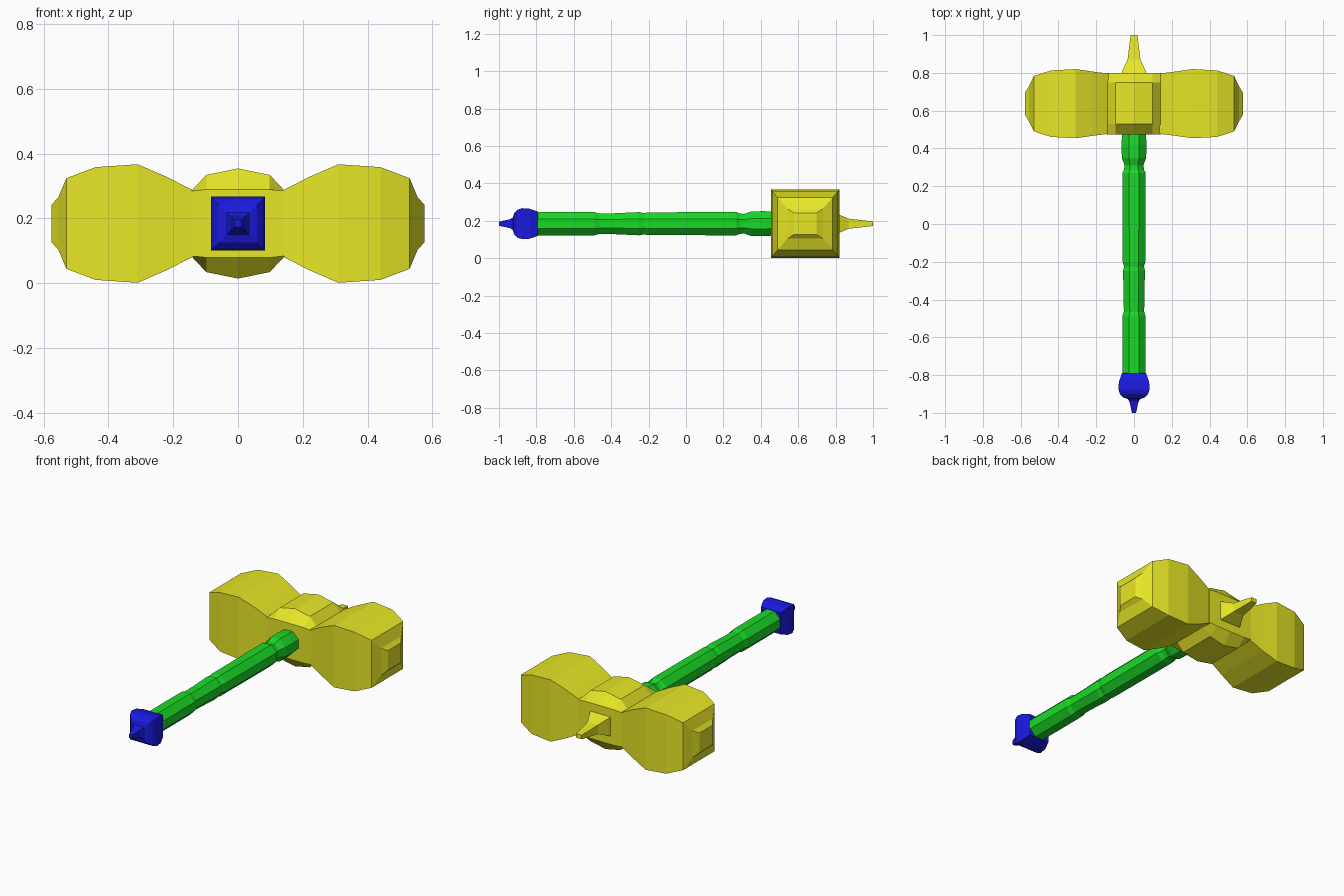
import bpy, bmesh, math
from mathutils import Vector

if "Cube" in bpy.data.objects:
    bpy.data.objects.remove(bpy.data.objects["Cube"])

ZC = 0.1845   # height of the handle axis
YC = 0.637    # centre of the head along the handle

def material(name, rgb):
    m = bpy.data.materials.new(name)
    m.diffuse_color = (*rgb, 1)
    m.use_nodes = True
    m.node_tree.nodes["Principled BSDF"].inputs["Base Color"].default_value = m.diffuse_color
    return m

YELLOW = material("yellow", (0.8, 0.8, 0.02))
GREEN = material("green", (0.01, 0.7, 0.02))
BLUE = material("blue", (0.01, 0.01, 0.75))

def loft(name, rings, mat):
    """Skin a list of equal-length point rings and cap both ends."""
    bm = bmesh.new()
    vr = [[bm.verts.new(p) for p in r] for r in rings]
    n = len(vr[0])
    for a, b in zip(vr, vr[1:]):
        for i in range(n):
            j = (i + 1) % n
            bm.faces.new((a[i], a[j], b[j], b[i]))
    bm.faces.new(vr[0])
    bm.faces.new(vr[-1])
    bmesh.ops.recalc_face_normals(bm, faces=bm.faces)
    me = bpy.data.meshes.new(name)
    bm.to_mesh(me)
    bm.free()
    ob = bpy.data.objects.new(name, me)
    bpy.context.collection.objects.link(ob)
    me.materials.append(mat)
    return ob

def ngon(n, rx, rz):
    """Polygon with flat sides on the axes; rx, rz are the flat distances."""
    k = 1 / math.cos(math.pi / n)
    a = [2 * math.pi * (i + 0.5) / n for i in range(n)]
    return [(math.cos(t) * rx * k, math.sin(t) * rz * k) for t in a]

def along_y(name, n, profile, mat):
    return loft(name, [[(u, y, ZC + v) for u, v in ngon(n, rx, rz)]
                       for y, rx, rz in profile], mat)

# Double hammer head: x, half depth, half height
half = [(0.09, 0.155, 0.085), (0.14, 0.16, 0.103), (0.22, 0.17, 0.144),
        (0.31, 0.183, 0.183), (0.44, 0.176, 0.174), (0.53, 0.147, 0.14),
        (0.555, 0.095, 0.08), (0.576, 0.06, 0.058)]
stations = [(-x, d, h) for x, d, h in reversed(half)] + half
loft("hammer_head", [[(x, YC + u, ZC + v) for u, v in ngon(4, d, h)]
                     for x, d, h in stations], YELLOW)

# Central block, crowned above and below: x arch, inset front and back
arch = [(-0.145, 0.10), (-0.098, 0.15), (0, 0.17), (0.098, 0.15), (0.145, 0.10)]
outline = arch + [(-x, -z) for x, z in arch]
low = [(x, math.copysign(min(abs(z), 0.105), z)) for x, z in outline]
loft("head_block", [[(x, y, ZC + z) for x, z in ring] for y, ring in
     ((0.475, low), (0.53, outline), (0.75, outline), (0.8, low))], YELLOW)

# Rear spike
along_y("spike", 4, [(0.79, 0.07, 0.06), (0.815, 0.06, 0.05),
                     (0.87, 0.034, 0.027), (1.0, 0.018, 0.012)], YELLOW)

# Eight-sided handle with grip recess and neck
along_y("handle", 8, [(-0.8, 0.062, 0.062), (-0.49, 0.062, 0.062),
        (-0.465, 0.054, 0.055), (-0.38, 0.055, 0.056), (-0.25, 0.058, 0.062),
        (-0.225, 0.053, 0.057), (-0.2, 0.06, 0.061), (0.27, 0.062, 0.062),
        (0.285, 0.054, 0.055), (0.31, 0.05, 0.052), (0.35, 0.064, 0.066),
        (0.42, 0.067, 0.067), (0.5, 0.06, 0.06)], GREEN)

# Square pommel with a small point
along_y("pommel", 4, [(y, r, r) for y, r in
        ((-0.79, 0.064), (-0.835, 0.08), (-0.875, 0.083), (-0.9, 0.075),
         (-0.918, 0.058), (-0.926, 0.034), (-0.94, 0.024), (-1.0, 0.011))], BLUE)
